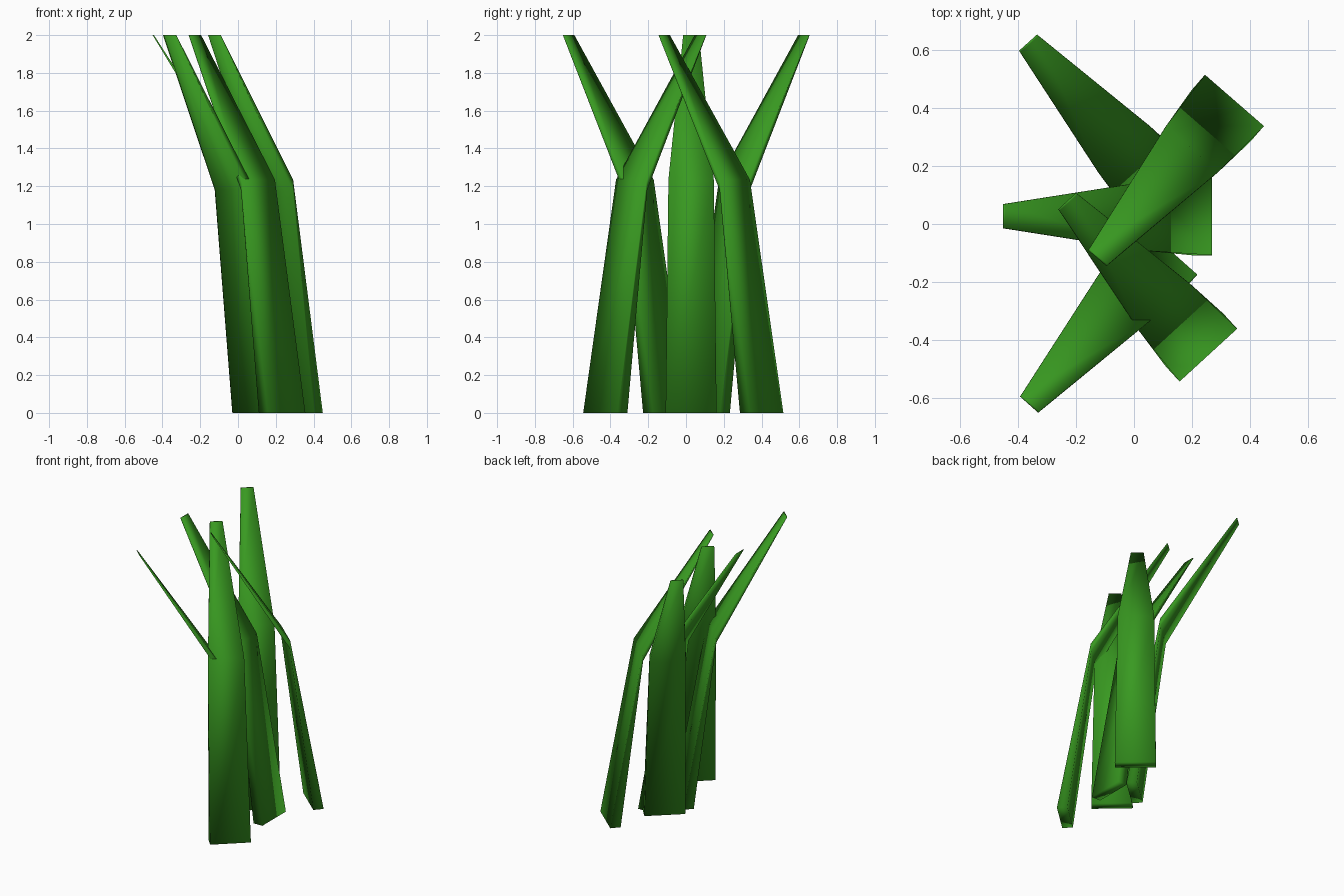
import bpy
from math import cos, sin, radians

if "Cube" in bpy.data.objects:
    bpy.data.objects.remove(bpy.data.objects["Cube"])

mat = bpy.data.materials.new("grass_green")
mat.diffuse_color = (0.04, 0.32, 0.015, 1)
mat.use_nodes = True
mat.node_tree.nodes["Principled BSDF"].inputs["Base Color"].default_value = mat.diffuse_color

# Cross-sections: half width, outer (reach, z), inner (reach, z)
RINGS = [
    (0.135, (0.00, 0.00), (0.07, 0.00)),
    (0.120, (0.222, 1.235), (0.226, 1.18)),
    (0.042, (0.715, 2.00), (0.722, 2.00)),
]


def blade(name, x, y, angle):
    """Bent tapering blade starting at (x, y) and leaning towards angle."""
    c, s = cos(radians(angle)), sin(radians(angle))
    verts, faces = [], []
    for half, outer, inner in RINGS:
        for (reach, z), side in ((outer, -half), (outer, half), (inner, half), (inner, -half)):
            verts.append((x + reach * c - side * s, y + reach * s + side * c, z))
    for r in range(len(RINGS) - 1):
        for i in range(4):
            j = (i + 1) % 4
            faces.append((r * 4 + j, r * 4 + i, r * 4 + 4 + i, r * 4 + 4 + j))
    faces += [(0, 1, 2, 3), (11, 10, 9, 8)]
    mesh = bpy.data.meshes.new(name)
    mesh.from_pydata(verts, [], faces)
    mesh.materials.append(mat)
    mesh.shade_smooth()
    obj = bpy.data.objects.new(name, mesh)
    bpy.context.collection.objects.link(obj)


# Five blades of the tuft
blade("middle_blade", 0.27, 0.027, 180)
blade("back_right_blade", 0.347, 0.427, 229)
blade("front_right_blade", 0.257, -0.453, 132.5)
blade("back_left_blade", 0.117, 0.09, 132)
blade("front_left_blade", 0.118, -0.085, 228.3)
